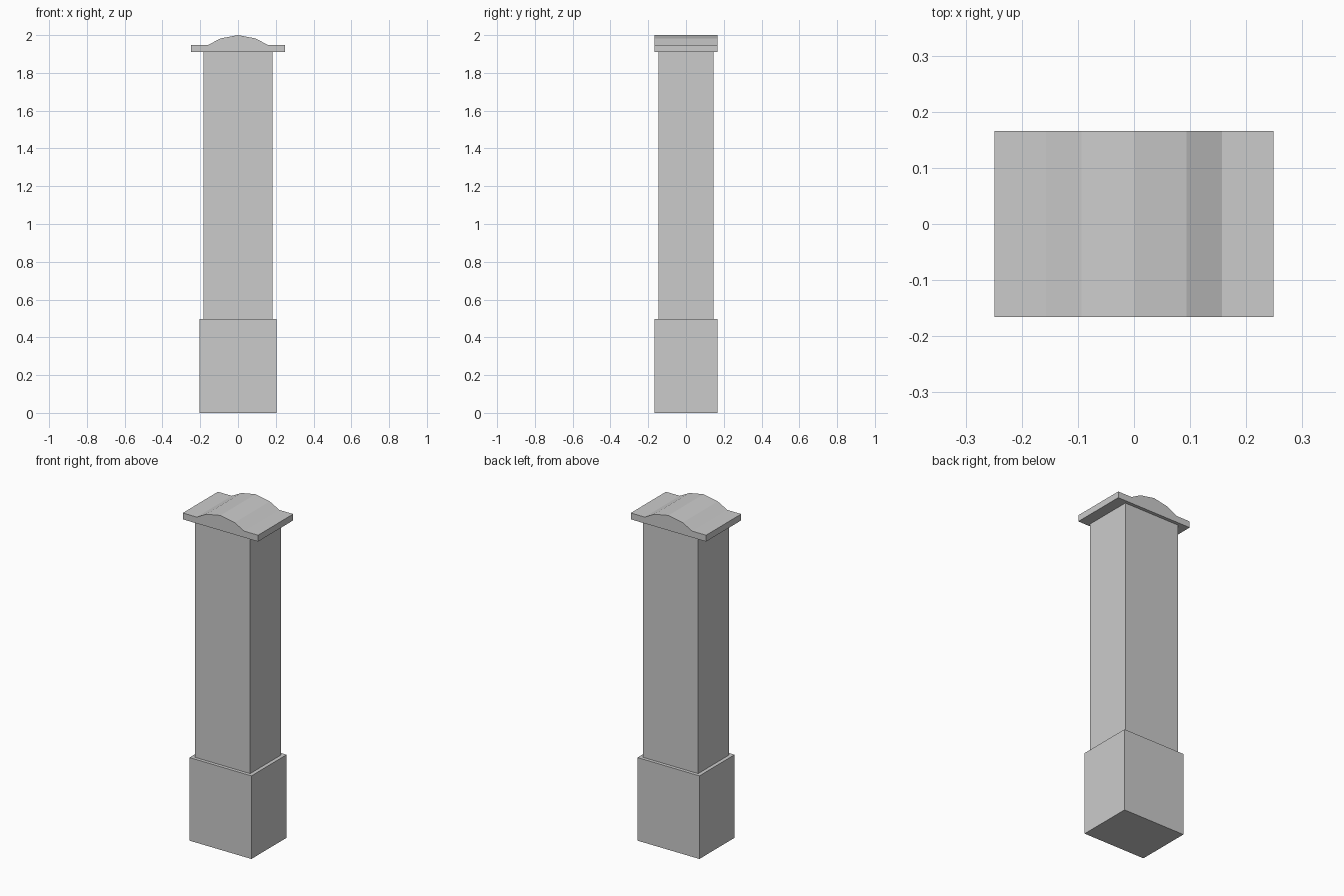
import bpy
import bmesh

default = bpy.data.objects.get("Cube")
if default:
    bpy.data.objects.remove(default, do_unlink=True)

# Single stone colour
stone = bpy.data.materials.new("light grey stone")
stone.use_nodes = True
grey = (0.6, 0.6, 0.6, 1.0)
stone.diffuse_color = grey
stone.node_tree.nodes["Principled BSDF"].inputs["Base Color"].default_value = grey


def extrude_profile(name, profile, half_depth):
    """Extrude a closed x-z profile from front to back."""
    bm = bmesh.new()
    face = bm.faces.new([bm.verts.new((x, -half_depth, z)) for x, z in profile])
    out = bmesh.ops.extrude_face_region(bm, geom=[face])
    verts = [v for v in out["geom"] if isinstance(v, bmesh.types.BMVert)]
    bmesh.ops.translate(bm, verts=verts, vec=(0, 2 * half_depth, 0))
    bmesh.ops.recalc_face_normals(bm, faces=bm.faces)
    mesh = bpy.data.meshes.new(name)
    bm.to_mesh(mesh)
    bm.free()
    mesh.materials.append(stone)
    obj = bpy.data.objects.new(name, mesh)
    bpy.context.collection.objects.link(obj)
    return obj


def block(name, half_width, half_depth, bottom, top):
    w = half_width
    return extrude_profile(name, [(-w, bottom), (w, bottom), (w, top), (-w, top)], half_depth)


# Plinth and shaft
block("plinth", 0.205, 0.166, 0.0, 0.497)
block("shaft", 0.183, 0.146, 0.497, 1.91)

# Cap slab with a shallow faceted arch on top
right_half = [(0.249, 1.91), (0.249, 1.948), (0.157, 1.948), (0.094, 1.982)]
left_half = [(-x, z) for x, z in reversed(right_half)]
extrude_profile("cap", right_half + [(0.0, 2.0)] + left_half, 0.166)
